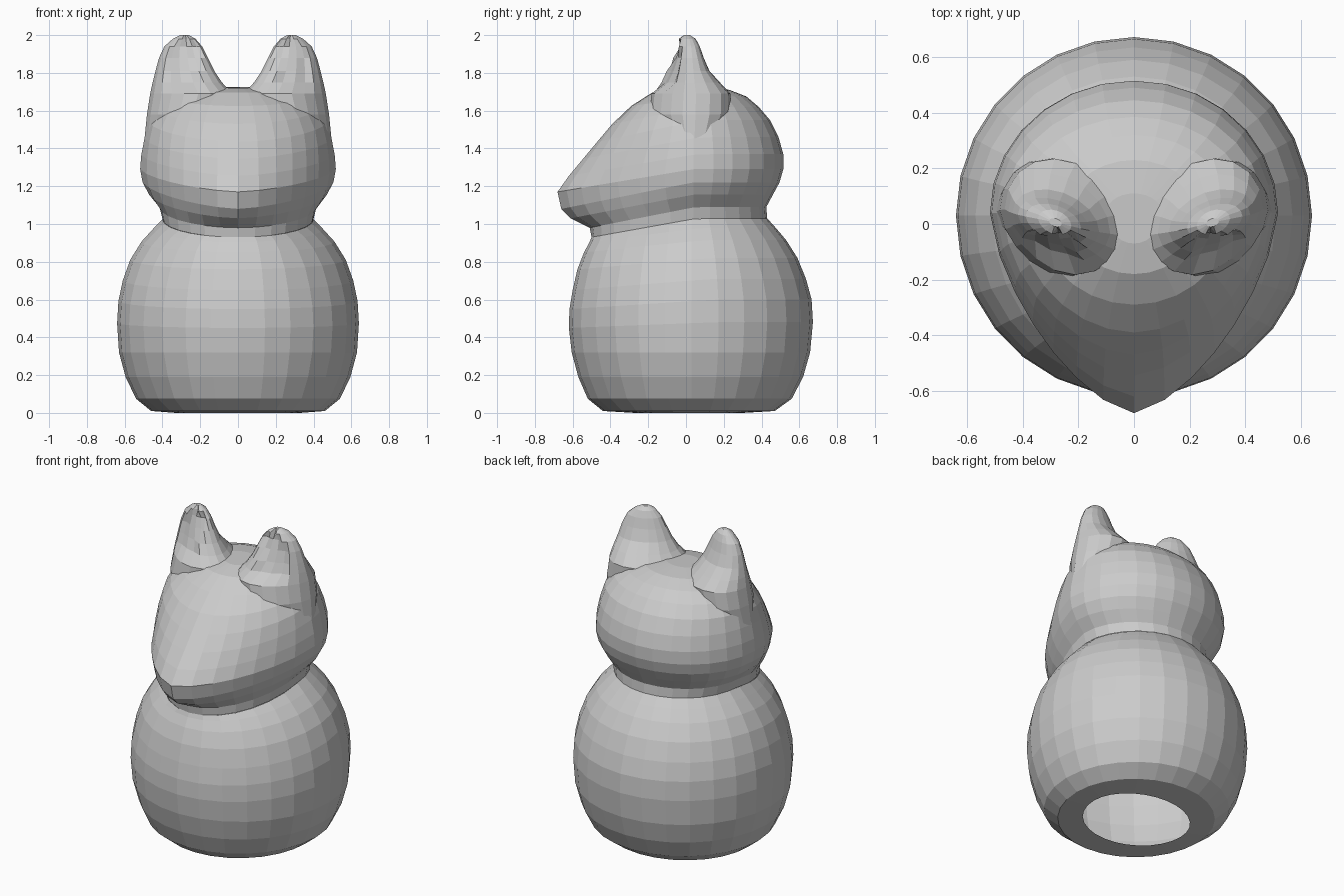
import bpy, bmesh
from math import sin, cos, pi

SEG = 28


def ring(bm, n, xc, w, yc, front, back, zf, zb, pf=2.0, skew=0.0):
    """Closed ring; pf < 2 makes the front half pointed, zf/zb tilt it."""
    verts = []
    for i in range(n):
        a = 2 * pi * i / n
        c, s = cos(a), sin(a)
        p = pf if s < 0 else 2.0
        r = (abs(c) ** p + abs(s) ** p) ** (-1 / p)
        c, s = c * r, s * r
        y = yc + (s * (back - yc) if s > 0 else s * (yc - front))
        t = (y - front) / (back - front)
        x = xc + c * w
        z = zf + (zb - zf) * min(1, t / 0.6)
        verts.append(bm.verts.new((x, y + skew * c * w, z)))
    return verts


def bridge(bm, rings):
    for a, b in zip(rings, rings[1:]):
        n = len(a)
        for i in range(n):
            j = (i + 1) % n
            bm.faces.new((a[i], a[j], b[j], b[i]))


def finish(bm, name):
    mesh = bpy.data.meshes.new(name)
    bm.to_mesh(mesh)
    bm.free()
    ob = bpy.data.objects.new(name, mesh)
    bpy.context.collection.objects.link(ob)
    return ob


# Hollow round body with an open base: half width, front y, back y, front z, back z
body = [
    (0.33, -0.27, 0.30, 0.00, 0.00), (0.46, -0.44, 0.47, 0.01, 0.01),
    (0.54, -0.52, 0.56, 0.075, 0.075), (0.595, -0.57, 0.62, 0.19, 0.19),
    (0.63, -0.605, 0.657, 0.32, 0.32), (0.64, -0.62, 0.672, 0.45, 0.48),
    (0.633, -0.617, 0.665, 0.55, 0.60), (0.61, -0.60, 0.635, 0.65, 0.71),
    (0.57, -0.575, 0.59, 0.76, 0.82), (0.51, -0.54, 0.53, 0.85, 0.915),
    (0.45, -0.51, 0.475, 0.905, 0.98), (0.40, -0.50, 0.43, 0.93, 1.03),
]
bm = bmesh.new()
bridge(bm, [ring(bm, SEG, 0, w, 0.03, f, b, zf, zb) for w, f, b, zf, zb in body])
finish(bm, "body")

# Head with pointed muzzle: adds front exponent
head = [
    (0.40, -0.50, 0.43, 0.93, 1.03, 2.0), (0.415, -0.51, 0.425, 0.98, 1.09, 1.9),
    (0.47, -0.61, 0.46, 1.03, 1.155, 1.6), (0.505, -0.66, 0.495, 1.08, 1.22, 1.5),
    (0.518, -0.68, 0.515, 1.17, 1.29, 1.5), (0.512, -0.62, 0.515, 1.255, 1.37, 1.55),
    (0.495, -0.545, 0.49, 1.345, 1.46, 1.65), (0.47, -0.47, 0.445, 1.435, 1.55, 1.75),
    (0.42, -0.39, 0.385, 1.53, 1.62, 1.9), (0.35, -0.29, 0.32, 1.625, 1.675, 2.0),
    (0.24, -0.18, 0.23, 1.695, 1.71, 2.0), (0.10, -0.07, 0.11, 1.72, 1.725, 2.0),
]
bm = bmesh.new()
rings = [ring(bm, SEG, 0, w, 0.04, f, b, zf, zb, p) for w, f, b, zf, zb, p in head]
bridge(bm, rings)
bm.faces.new(rings[-1])
finish(bm, "head")

# Broad rounded ears flaring into the crown: inner x, outer x, front y, back y, z
ear = [
    (0.16, 0.50, -0.10, 0.14, 1.40), (0.07, 0.482, -0.19, 0.23, 1.58),
    (0.03, 0.465, -0.18, 0.23, 1.69), (0.085, 0.452, -0.135, 0.175, 1.75),
    (0.125, 0.437, -0.105, 0.12, 1.81), (0.16, 0.418, -0.08, 0.09, 1.88),
    (0.19, 0.39, -0.06, 0.07, 1.94), (0.225, 0.345, -0.04, 0.05, 1.98),
    (0.26, 0.305, -0.01, 0.02, 2.00),
]
for side, sx in (("right", 1), ("left", -1)):
    bm = bmesh.new()
    rings = [ring(bm, 18, (i + o) / 2, (o - i) / 2, 0.005, f, b, z, z, 1.7, 0.22)
             for i, o, f, b, z in ear]
    bridge(bm, rings)
    bm.faces.new(rings[-1])
    # Shallow dish on the front of the ear
    for v in bm.verts:
        if v.co.y < -0.04 and v.co.z > 1.7 and abs(v.co.x - 0.29) < 0.08:
            v.co.y += 0.03
        v.co.x *= sx
    if sx < 0:
        bmesh.ops.reverse_faces(bm, faces=bm.faces)
    finish(bm, side + "_ear")
